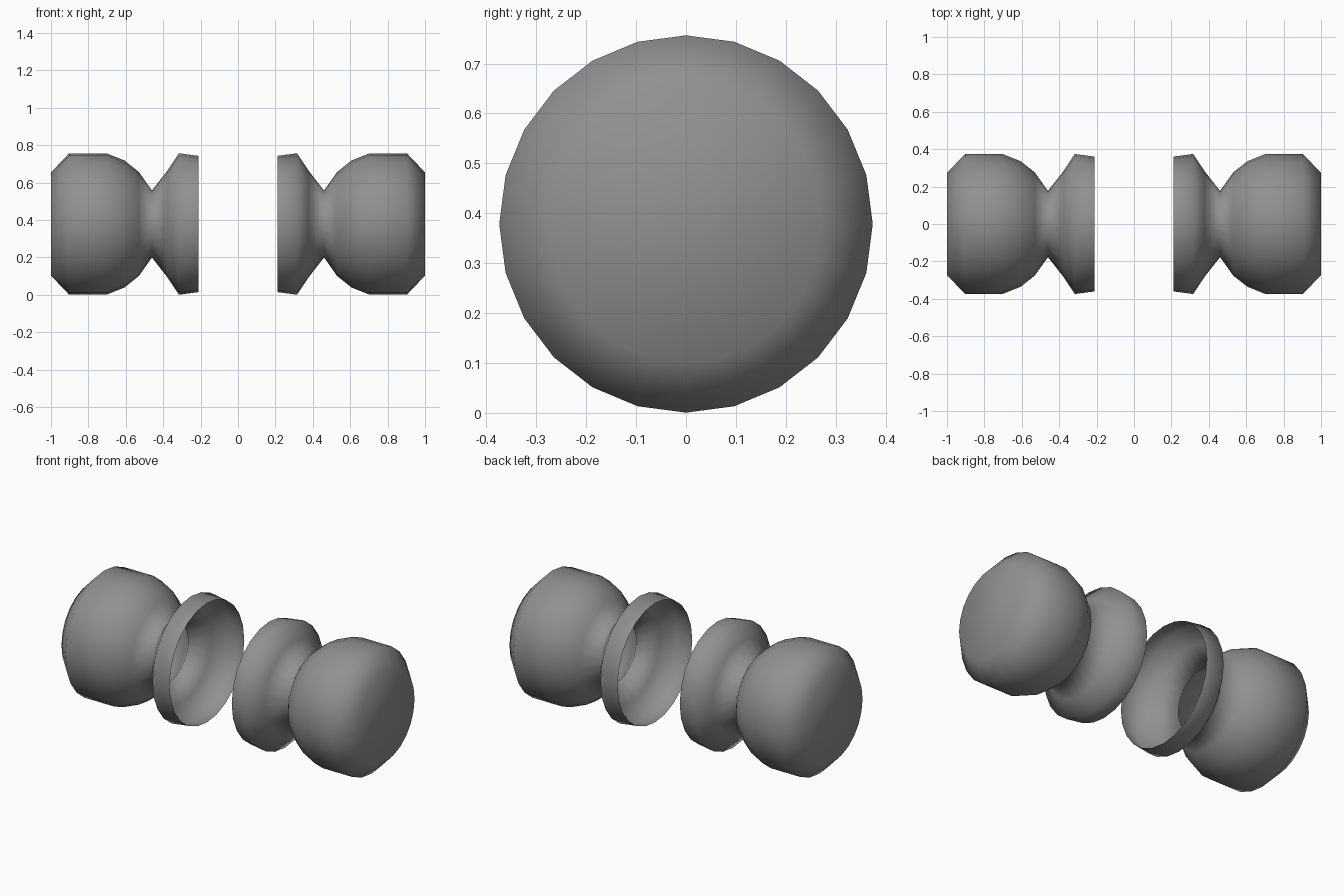
import bpy, bmesh
from math import sin, cos, tau

if "Cube" in bpy.data.objects:
    bpy.data.objects.remove(bpy.data.objects["Cube"])

SIDES = 24
CENTRE_Z = 0.3785

# (distance from the middle, radius): end cap, rounded knob, narrow neck, flared open collar
PROFILE = [(1.0, 0.276), (0.903, 0.378), (0.703, 0.378), (0.606, 0.339),
           (0.53, 0.278), (0.46, 0.179), (0.376, 0.287), (0.316, 0.378),
           (0.21, 0.364)]

# Dark grey finish
grey = bpy.data.materials.new("dark_grey")
grey.diffuse_color = (0.28, 0.28, 0.28, 1)
grey.use_nodes = True
grey.node_tree.nodes["Principled BSDF"].inputs["Base Color"].default_value = grey.diffuse_color


def make_knob(name, side):
    """Lathe the profile around the x axis; the collar end stays open."""
    bm = bmesh.new()
    rings = []
    for x, r in PROFILE:
        rings.append([bm.verts.new((side * x,
                                    0.99 * r * sin(tau * i / SIDES),
                                    CENTRE_Z + r * cos(tau * i / SIDES)))
                      for i in range(SIDES)])
    # Walls between neighbouring rings
    for a, b in zip(rings, rings[1:]):
        for i in range(SIDES):
            j = (i + 1) % SIDES
            bm.faces.new((a[i], b[i], b[j], a[j]))
    # Flat outer end cap
    bm.faces.new(rings[0][6:] + rings[0][:6])
    # Point every face outward, judged from the cap
    bmesh.ops.recalc_face_normals(bm, faces=bm.faces[:])
    bm.normal_update()
    bm.faces.ensure_lookup_table()
    if bm.faces[-1].normal.x * side < 0:
        bmesh.ops.reverse_faces(bm, faces=bm.faces[:])
    for f in bm.faces:
        f.smooth = True
    mesh = bpy.data.meshes.new(name)
    bm.to_mesh(mesh)
    bm.free()
    mesh.materials.append(grey)
    obj = bpy.data.objects.new(name, mesh)
    bpy.context.collection.objects.link(obj)
    return obj


# Matching pair facing each other
make_knob("left_knob", -1)
make_knob("right_knob", 1)
